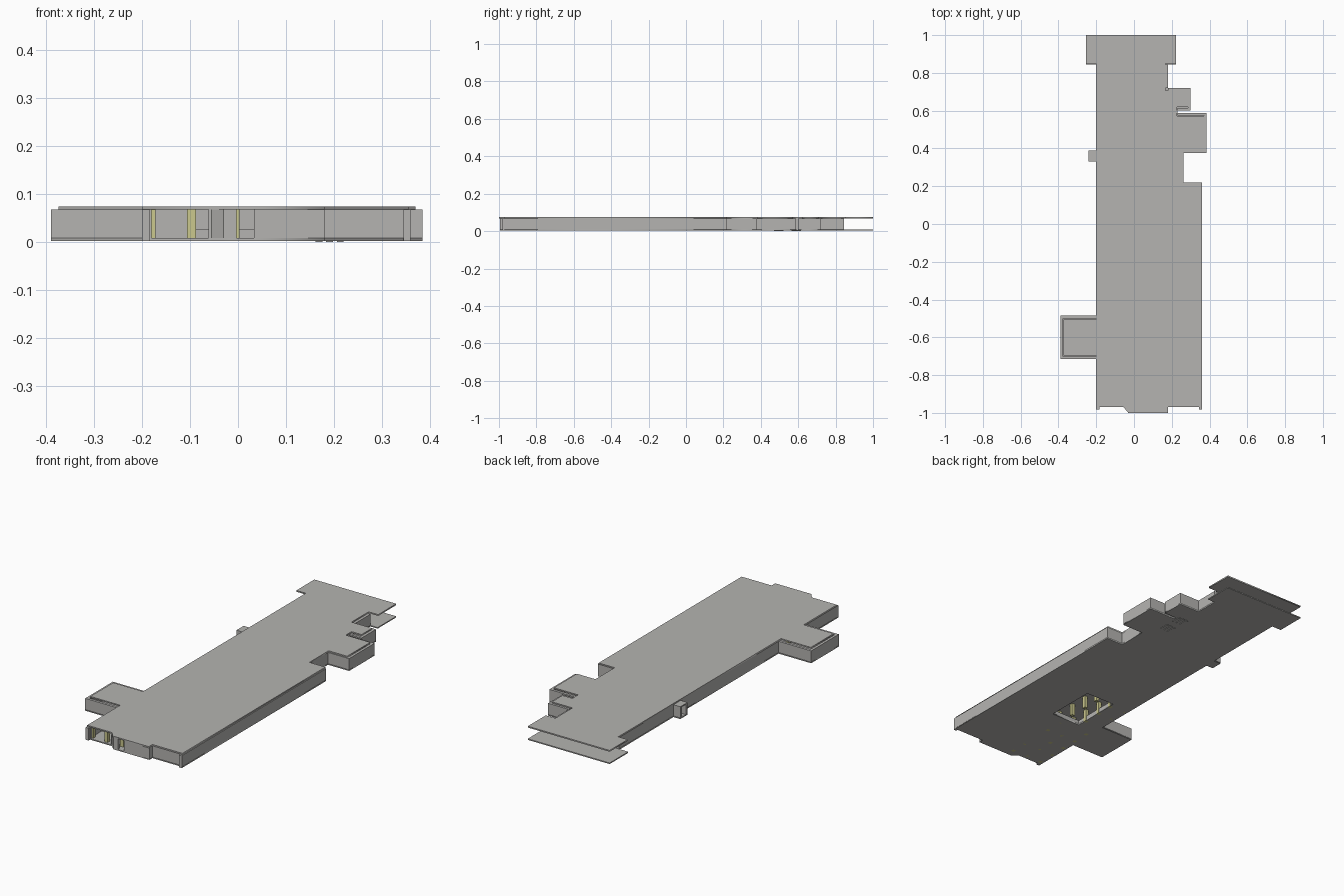
import bpy, math
from mathutils import Vector

if "Cube" in bpy.data.objects:
    bpy.data.objects.remove(bpy.data.objects["Cube"])

FLOOR_Z, FLOOR_TOP = 0.003, 0.009
ROOF_Z, ROOF_TOP = 0.068, 0.075
T = 0.014  # wall thickness


def material(name, rgb):
    m = bpy.data.materials.new(name)
    m.diffuse_color = (*rgb, 1)
    m.use_nodes = True
    m.node_tree.nodes["Principled BSDF"].inputs["Base Color"].default_value = m.diffuse_color
    return m


GREY = material("warm_grey", (0.46, 0.455, 0.44))
YELLOW = material("pale_yellow", (0.60, 0.58, 0.27))


def prism(name, loops, z0, z1, mat=GREY):
    """Extruded flat outline; extra loops become holes."""
    cu = bpy.data.curves.new(name, 'CURVE')
    cu.dimensions, cu.fill_mode = '2D', 'BOTH'
    cu.extrude = (z1 - z0) / 2
    for loop in loops:
        sp = cu.splines.new('POLY')
        sp.points.add(len(loop) - 1)
        for p, (x, y) in zip(sp.points, loop):
            p.co = (x, y, 0, 1)
        sp.use_cyclic_u = True
    ob = bpy.data.objects.new(name, cu)
    bpy.context.collection.objects.link(ob)
    ob.location.z = (z0 + z1) / 2
    cu.materials.append(mat)
    bpy.ops.object.select_all(action='DESELECT')
    ob.select_set(True)
    bpy.context.view_layer.objects.active = ob
    bpy.ops.object.convert(target='MESH')
    return bpy.context.object


def rect(x0, x1, y0, y1):
    return [(x0, y0), (x1, y0), (x1, y1), (x0, y1)]


def boxes(name, rects, z0, z1, mat=GREY):
    """One object made of several upright blocks with four-point plans."""
    v, f = [], []
    for r in rects:
        n = len(v)
        v += [(x, y, z0) for x, y in r] + [(x, y, z1) for x, y in r]
        f += [[n + 3, n + 2, n + 1, n], [n + 4, n + 5, n + 6, n + 7]]
        f += [[n + i, n + (i + 1) % 4, n + 4 + (i + 1) % 4, n + 4 + i] for i in range(4)]
    me = bpy.data.meshes.new(name)
    me.from_pydata(v, [], f)
    me.materials.append(mat)
    ob = bpy.data.objects.new(name, me)
    bpy.context.collection.objects.link(ob)
    return ob


# Outer wall line, counter-clockwise
outline = [(-.2, -.97), (-.18, -.97), (-.062, -.97), (-.055, -.97), (-.03, -.995),
           (-.003, -.995), (.033, -.995), (.18, -.995), (.18, -.97), (.36, -.97),
           (.36, .22), (.262, .22), (.262, .375), (.385, .375), (.385, .588), (.23, .588),
           (.23, .60), (.30, .60), (.30, .72), (.18, .72), (.18, .845), (-.2, .845),
           (-.2, .39), (-.24, .39), (-.24, .33), (-.2, .33), (-.2, -.485),
           (-.39, -.485), (-.39, -.715), (-.2, -.715)]
openings = {1, 5, 23}  # wall segments left open

# Floor with the sunken opening, roof slab inset behind the annex walls
pit = (-.09, .08, -.54, -.27)
prism("floor_slab", [outline, rect(*pit)], FLOOR_Z, FLOOR_TOP)
roof = [(-.2, -.97), (-.055, -.97), (-.03, -1.0), (.18, -1.0), (.18, -.97), (.355, -.97),
        (.355, .22), (.262, .22), (.262, .38), (.37, .38), (.37, .572), (.228, .572),
        (.228, .62), (.286, .62), (.286, .708), (.166, .708), (.166, .85),
        (.222, .85), (.222, 1), (-.255, 1), (-.255, .85), (-.2, .85),
        (-.2, -.505), (-.374, -.505), (-.374, -.695), (-.2, -.695)]
prism("roof_slab", [roof], ROOF_Z, ROOF_TOP)
boxes("north_floor_overhang", [rect(-.255, .222, .845, 1)], FLOOR_Z, FLOOR_TOP)

# Outer walls
plans = []
for i, p in enumerate(outline):
    if i in openings:
        continue
    a, b = Vector(p), Vector(outline[(i + 1) % len(outline)])
    d = (b - a).normalized()
    n = Vector((-d.y, d.x)) * T
    plans.append([tuple(a), tuple(b), tuple(b + n), tuple(a + n)])
boxes("outer_walls", plans, FLOOR_Z, ROOF_Z)
boxes("front_corner_posts", [rect(-.2, -.183, -.982, -.96), rect(.345, .36, -.982, -.96)],
      FLOOR_Z, ROOF_Z)

# Small west bay: lid and inner wall
boxes("bay_lid", [rect(-.24, -.19, .33, .39)], ROOF_Z - .006, ROOF_Z)
boxes("bay_back", [rect(-.2, -.19, .33, .39)], FLOOR_Z, ROOF_Z)

# Kerb around the pit
x0, x1, y0, y1 = pit
boxes("pit_kerb", [rect(x0 - .008, x0, y0, y1), rect(x1, x1 + .008, y0, y1),
                   rect(x0, x1, y0 - .008, y0), rect(x0, x1, y1, y1 + .008)],
      FLOOR_TOP, .028)

# Columns in a regular grid
w = .009
boxes("columns", [rect(x - w, x + w, y - w, y + w)
                  for x in (-.181, -.097, -.006)
                  for y in (-.95, -.86, -.77, -.68, -.59, -.49, -.39, -.30)],
      FLOOR_Z, ROOF_Z, YELLOW)

# Underside pads
boxes("underside_pads", [rect(x, x + .014, y, y + .05)
                         for x in (.162, .184, .206) for y in (.47, .565)], 0, FLOOR_Z)
